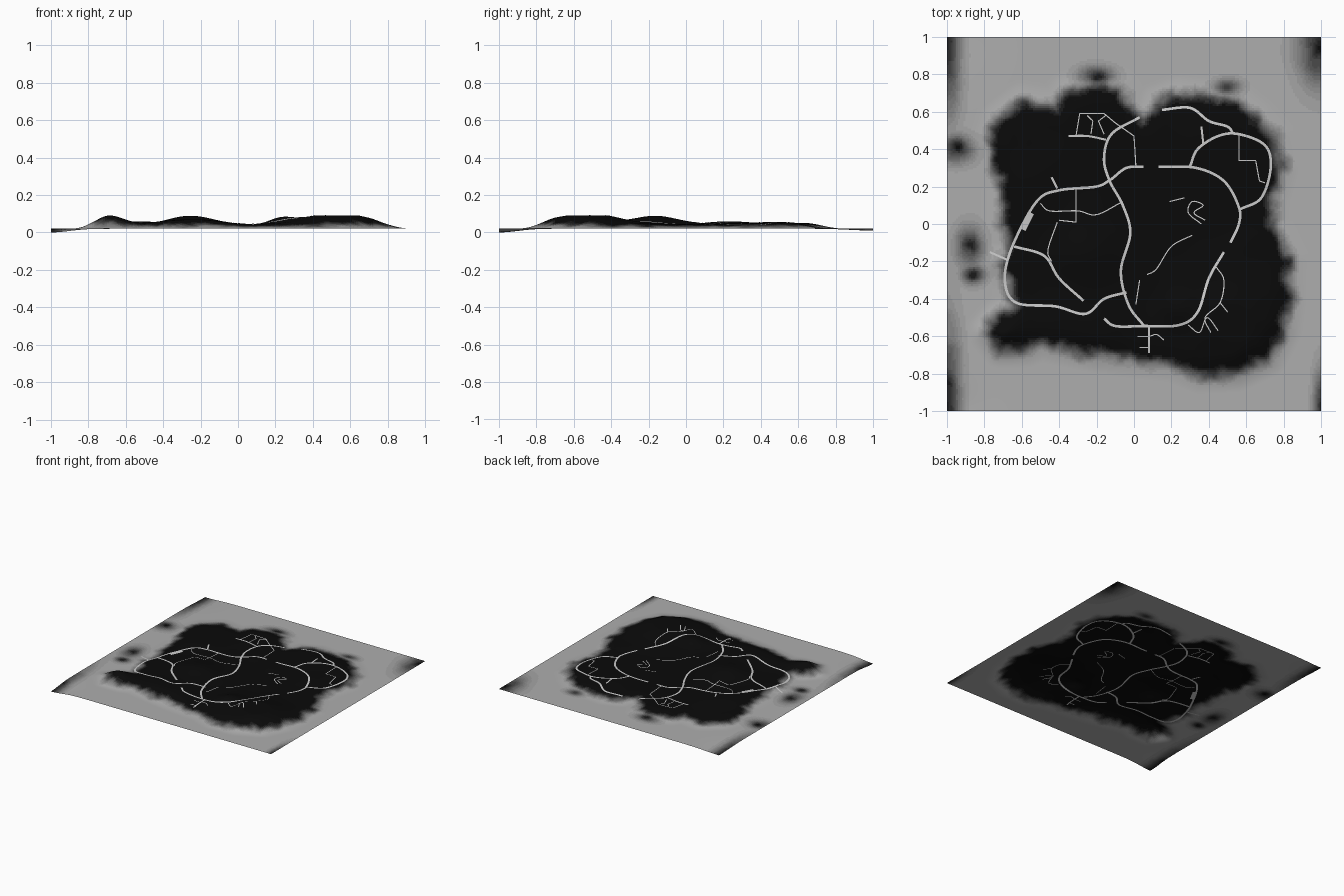
import bpy, math
from mathutils import Vector, noise

if "Cube" in bpy.data.objects:
    bpy.data.objects.remove(bpy.data.objects["Cube"])

N = 200  # terrain grid cells per side

# Island coast, clockwise from the north-west
coast = [(-.73, .55), (-.6, .65), (-.42, .62), (-.36, .7), (-.22, .74), (-.08, .72), (-.01, .61),
         (.05, .55), (.12, .64), (.25, .69), (.4, .67), (.55, .65), (.66, .56), (.75, .46),
         (.78, .3), (.74, .15), (.73, 0), (.78, -.1), (.83, -.2), (.82, -.4), (.8, -.55),
         (.72, -.71), (.55, -.79), (.35, -.8), (.2, -.74), (0, -.72), (-.2, -.69), (-.35, -.66),
         (-.5, -.63), (-.58, -.66), (-.72, -.66), (-.79, -.58), (-.72, -.5), (-.63, -.44),
         (-.66, -.3), (-.72, -.22), (-.66, -.12), (-.7, 0), (-.7, .2), (-.73, .3), (-.77, .42)]

# Hills: x, y, radius, height
hills = [(.53, -.53, .24, .062), (-.25, -.16, .17, .047), (.23, -.45, .09, .03),
         (-.7, -.59, .13, .05), (-.55, .25, .2, .018), (-.25, -.55, .2, .03),
         (.45, .45, .25, .014), (-.22, .6, .18, .008)]

# Dark patches of sea: x, y, x radius, y radius
patches = [(-1, .95, .07, .35), (-1, -1, .07, .45), (1, .95, .12, .2), (1, -1, .04, .2),
           (-.95, .4, .09, .07), (-.88, -.12, .07, .1), (-.2, .79, .09, .05), (-.86, -.27, .06, .05),
           (.5, .73, .07, .04)]


def smooth(a, b, t):
    t = max(0, min(1, (t - a) / (b - a)))
    return t * t * (3 - 2 * t)


def coast_distance(x, y):
    best, inside = 9, False
    for (ax, ay), (bx, by) in zip(coast, coast[1:] + coast[:1]):
        dx, dy = bx - ax, by - ay
        t = max(0, min(1, ((x - ax) * dx + (y - ay) * dy) / (dx * dx + dy * dy)))
        best = min(best, math.hypot(x - ax - t * dx, y - ay - t * dy))
        if (ay > y) != (by > y) and x < ax + dx * (y - ay) / dy:
            inside = not inside
    return best if inside else -best


def height(x, y, d):
    land = smooth(-.11, .1, d)
    z = .02 + sum(h * math.exp(-((x - a) ** 2 + (y - b) ** 2) / (r * r)) for a, b, r, h in hills) * land
    z += land * (.021 + .005 * noise.noise(Vector((x * 5, y * 5, 0))))
    z -= .02 * math.exp(-((x + 1) ** 2 + (y + 1) ** 2) / .02)
    z -= .01 * math.exp(-((x + 1) ** 2 + (y - 1) ** 2) / .03)
    return min(z, .091)


def darkness(x, y, d):
    n = noise.noise(Vector((x * 9, y * 9, 3))) + .5 * noise.noise(Vector((x * 22, y * 22, 7)))
    k = smooth(-.065, .045, d + .035 * n)
    for a, b, rx, ry in patches:
        q = ((x - a) / rx) ** 2 + ((y - b) / ry) ** 2
        k = max(k, .9 * math.exp(-q) * (1 + .3 * n))
    return min(1, k)


# Grey shades from pale sea to black land
LEVELS = 14
shades = []
for i in range(LEVELS):
    m = bpy.data.materials.new(f"ground_shade_{i}")
    v = .003 + .42 * (1 - i / (LEVELS - 1)) ** 1.6
    m.diffuse_color = (v, v, v, 1)
    m.use_nodes = True
    m.node_tree.nodes["Principled BSDF"].inputs["Base Color"].default_value = m.diffuse_color
    shades.append(m)
white = bpy.data.materials.new("road_white")
white.diffuse_color = (1, 1, 1, 1)
white.use_nodes = True
white.node_tree.nodes["Principled BSDF"].inputs["Base Color"].default_value = white.diffuse_color

# Terrain sheet
verts, dark = [], []
for j in range(N + 1):
    for i in range(N + 1):
        x, y = -1 + 2 * i / N, -1 + 2 * j / N
        d = coast_distance(x, y)
        verts.append((x, y, height(x, y, d)))
        dark.append(darkness(x, y, d))
low = min(v[2] for v in verts)
verts = [(x, y, z - low) for x, y, z in verts]
W = N + 1
faces = [(j * W + i, j * W + i + 1, (j + 1) * W + i + 1, (j + 1) * W + i) for j in range(N) for i in range(N)]
mesh = bpy.data.meshes.new("terrain")
mesh.from_pydata(verts, [], faces)
for m in shades:
    mesh.materials.append(m)
for p in mesh.polygons:
    p.material_index = round(sum(dark[v] for v in p.vertices) / 4 * (LEVELS - 1))
    p.use_smooth = True
bpy.context.collection.objects.link(bpy.data.objects.new("terrain", mesh))


def ground(x, y):
    u, v = (x + 1) * N / 2, (y + 1) * N / 2
    i, j = min(N - 1, int(u)), min(N - 1, int(v))
    u, v = u - i, v - j
    z = lambda a, b: verts[(j + b) * W + i + a][2]
    return (z(0, 0) * (1 - u) + z(1, 0) * u) * (1 - v) + (z(0, 1) * (1 - u) + z(1, 1) * u) * v


def spline(pts, straight):
    p = [Vector(q) for q in pts]
    p = [2 * p[0] - p[1]] + p + [2 * p[-1] - p[-2]]
    out = []
    for a, b, c, d in zip(p, p[1:], p[2:], p[3:]):
        n = max(3, int((c - b).length / .012))
        for k in range(n):
            t = k / n
            out.append(b.lerp(c, t) if straight else
                       .5 * (2 * b + (c - a) * t + (2 * a - 5 * b + 4 * c - d) * t * t
                             + (3 * b - a - 3 * c + d) * t ** 3))
    return out + [p[-2]]


def roads(name, paths, width, straight=False):
    # Ribbons draped just over and just under the sheet, seen from both sides
    vs, fs = [], []
    for path in paths:
        pts = spline(path, straight)
        for lift in (.0012, -.0012):
            start = len(vs)
            for k, q in enumerate(pts):
                t = (pts[min(k + 1, len(pts) - 1)] - pts[max(k - 1, 0)]).normalized()
                for s in (-1, 1):
                    e = q + Vector((-t.y, t.x)) * s * width / 2
                    vs.append((e.x, e.y, ground(e.x, e.y) + lift))
            for k in range(len(pts) - 1):
                a = start + 2 * k
                fs.append((a, a + 2, a + 3, a + 1) if lift > 0 else (a, a + 1, a + 3, a + 2))
    me = bpy.data.meshes.new(name)
    me.from_pydata(vs, [], fs)
    me.materials.append(white)
    bpy.context.collection.objects.link(bpy.data.objects.new(name, me))


# Main roads
roads("west_ring_road", [
    [(-.12, .24), (-.2, .2), (-.4, .18), (-.52, .12), (-.65, -.12), (-.69, -.3), (-.63, -.42),
     (-.42, -.44), (-.26, -.48), (-.16, -.4), (-.04, -.365)],
    [(.05, -.54), (-.03, -.43), (-.07, -.25), (-.02, -.05), (-.06, .1), (-.13, .23), (-.16, .35),
     (-.12, .48), (.03, .57)],
    [(-.64, -.12), (-.48, -.17), (-.4, -.29), (-.27, -.41)]], .014)
roads("east_ring_road", [
    [(-.12, .24), (-.04, .3), (.05, .305)],
    [(.13, .305), (.33, .3), (.48, .23), (.56, .09), (.56, 0), (.515, -.1)],
    [(.48, -.15), (.4, -.29), (.34, -.47), (.24, -.54), (.05, -.545), (-.1, -.545), (-.16, -.505)],
    [(.3, .31), (.34, .4), (.45, .47), (.56, .48), (.7, .42), (.73, .3), (.68, .14), (.57, .08)],
    [(.15, .61), (.3, .62), (.4, .55), (.5, .52), (.53, .48)]], .014)
roads("side_roads", [
    [(-.35, .47), (-.25, .47), (-.15, .45)], [(.36, .52), (.37, .43)], [(-.44, .25), (-.41, .19)],
    [(-.77, -.15), (-.68, -.19)], [(.08, -.54), (.08, -.69)]], .011)

# Narrow tracks and village lanes
roads("village_lanes", [
    [(.56, .48), (.56, .34), (.65, .34), (.67, .23), (.7, .22)],
    [(-.31, .47), (-.29, .59), (-.16, .59), (-.1, .54), (0, .47), (.01, .31)],
    [(-.25, .58), (-.22, .55), (-.23, .48)], [(-.15, .58), (-.19, .55), (-.16, .48)],
    [(-.31, .19), (-.31, .01), (-.4, .02)], [(.03, -.66), (.08, -.66)]], .006, True)
roads("footpaths", [
    [(-.5, .11), (-.45, .07), (-.3, .07), (-.2, .05), (-.06, .12)],
    [(-.41, .01), (-.46, -.14), (-.44, -.2)],
    [(.31, -.06), (.2, -.12), (.12, -.24), (.07, -.27)], [(.03, -.3), (.01, -.43)],
    [(.19, .12), (.27, .14)], [(.36, 0), (.29, .06), (.31, .12), (.37, .1), (.32, .06), (.38, .02)],
    [(.44, -.23), (.48, -.3), (.46, -.42), (.38, -.5), (.41, -.58)], [(.46, -.42), (.5, -.47)],
    [(.29, -.54), (.35, -.58), (.39, -.5), (.45, -.57)],
    [(.02, -.6), (.08, -.6), (.12, -.59), (.16, -.62)]], .006)

# Wide lay-by on the western road
roads("lay_by", [[(-.595, -.03), (-.55, .06)]], .035, True)
